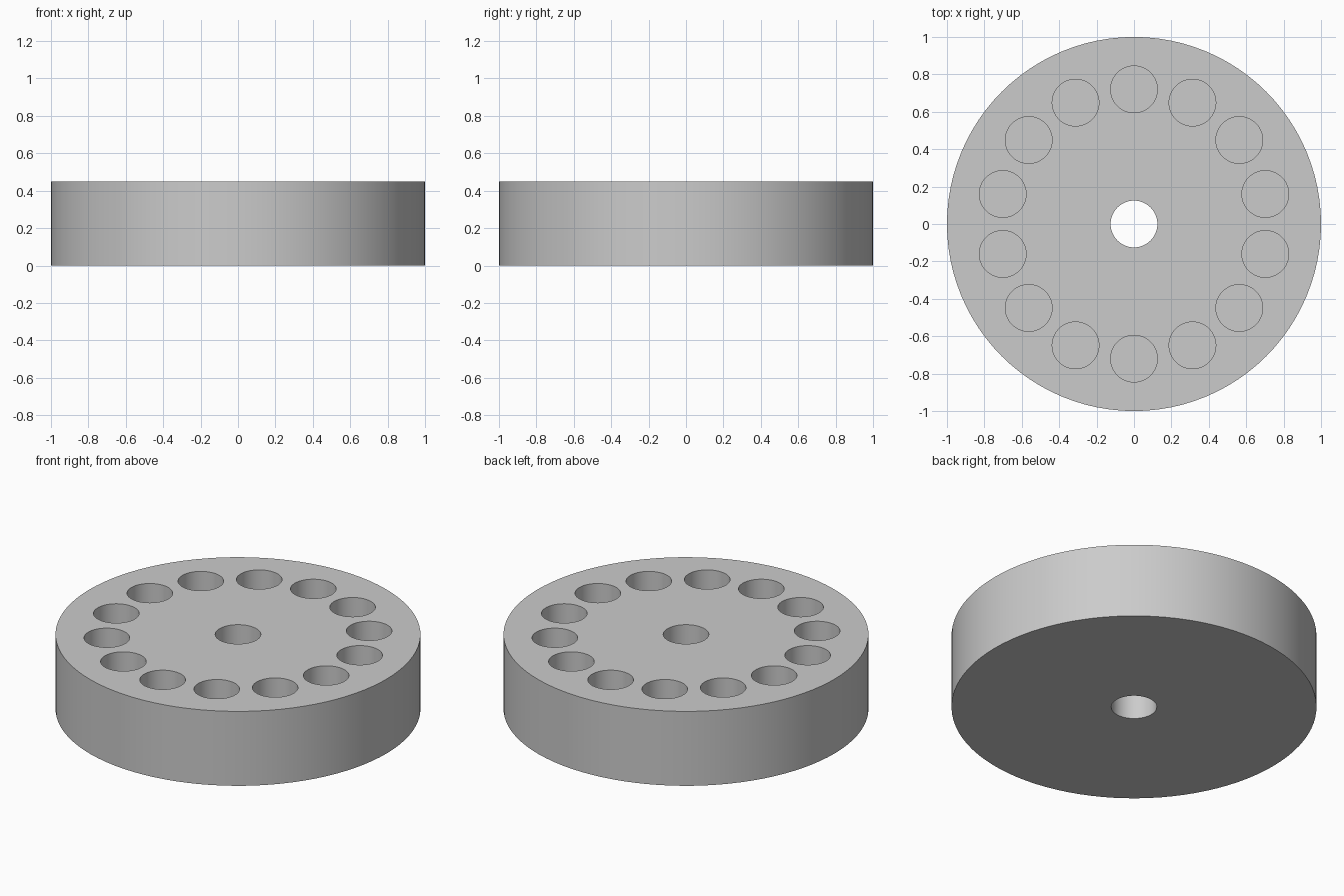
import bpy
from math import pi, sin, cos, radians

HEIGHT = 0.45
HOLE_RADIUS = 0.125
RING_RADIUS = 0.72
POCKET_COUNT = 14
POCKET_DEPTH = 0.35

cube = bpy.data.objects.get("Cube")
if cube:
    bpy.data.objects.remove(cube, do_unlink=True)

grey = bpy.data.materials.new("plain_grey")
grey.use_nodes = True
colour = (0.6, 0.6, 0.6, 1)
grey.diffuse_color = colour
grey.node_tree.nodes["Principled BSDF"].inputs["Base Color"].default_value = colour


def cylinder(name, radius, bottom, top, x=0, y=0, sides=64):
    bpy.ops.mesh.primitive_cylinder_add(
        vertices=sides, radius=radius, depth=top - bottom,
        location=(x, y, (bottom + top) / 2))
    obj = bpy.context.object
    obj.name = name
    obj.data.materials.append(grey)
    return obj


# Solid round body
disc = cylinder("disc_body", 1, 0, HEIGHT, sides=96)

# Cutters: central through bore and a ring of blind pockets
cutters = [cylinder("bore_cutter", HOLE_RADIUS, -0.1, HEIGHT + 0.1)]
for i in range(POCKET_COUNT):
    a = pi / 2 + 2 * pi * i / POCKET_COUNT
    cutters.append(cylinder("pocket_cutter", HOLE_RADIUS, HEIGHT - POCKET_DEPTH,
                            HEIGHT + 0.1, RING_RADIUS * cos(a), RING_RADIUS * sin(a)))
bpy.ops.object.select_all(action='DESELECT')
for c in cutters:
    c.select_set(True)
bpy.context.view_layer.objects.active = cutters[0]
bpy.ops.object.join()
cutter = bpy.context.object
cutter.hide_render = True

# Cut the holes, then discard the cutter
bpy.ops.object.select_all(action='DESELECT')
disc.select_set(True)
bpy.context.view_layer.objects.active = disc
cut = disc.modifiers.new("holes", 'BOOLEAN')
cut.operation = 'DIFFERENCE'
cut.solver = 'EXACT'
cut.object = cutter
bpy.ops.object.modifier_apply(modifier=cut.name)
bpy.data.objects.remove(cutter, do_unlink=True)

# Smooth round walls with crisp rims
bpy.ops.object.shade_smooth_by_angle(angle=radians(30))
